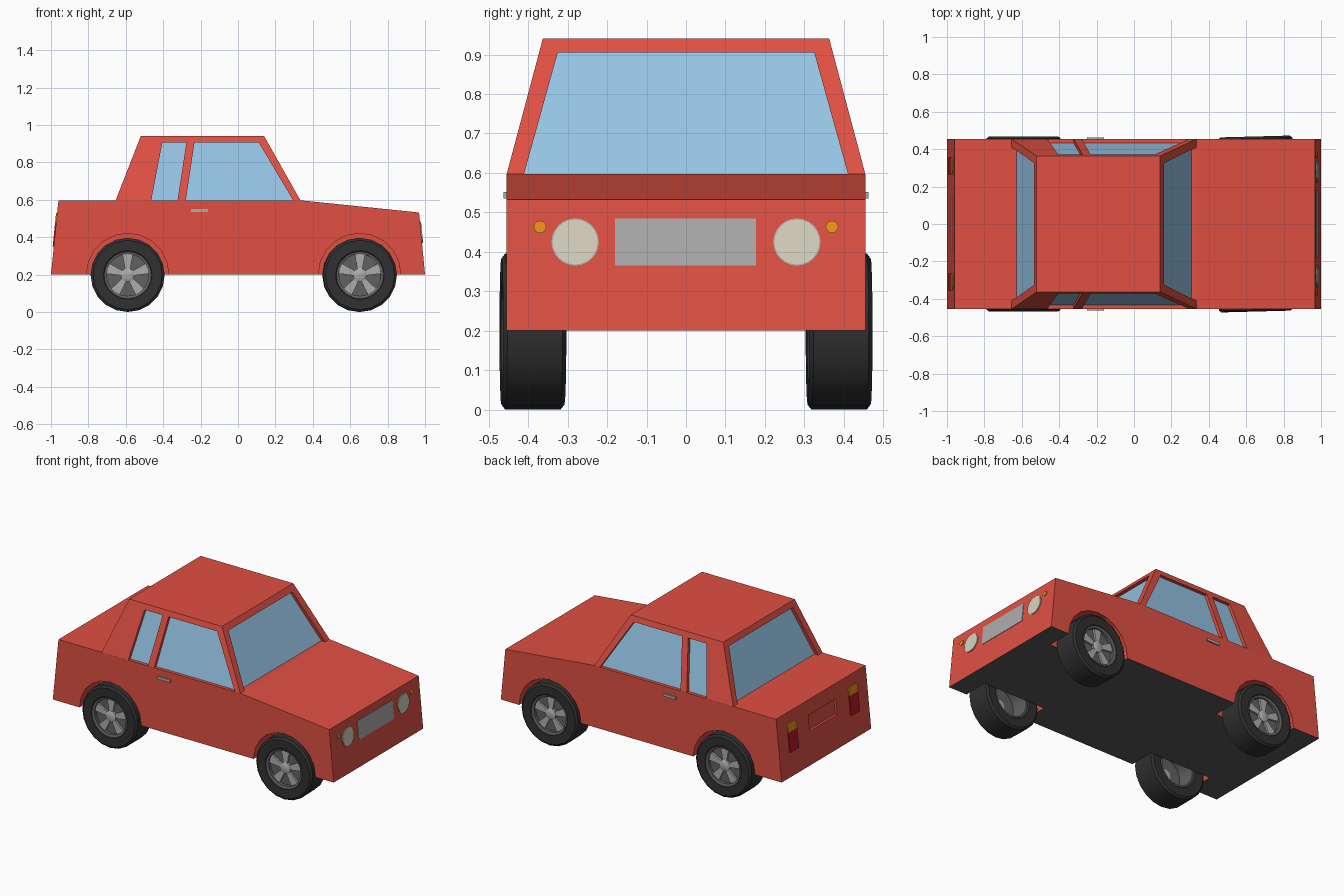
import bpy, bmesh
from math import sin, cos, pi, radians
from mathutils import Vector

if "Cube" in bpy.data.objects:
    bpy.data.objects.remove(bpy.data.objects["Cube"])


def material(name, *rgb):
    m = bpy.data.materials.new(name)
    m.diffuse_color = (*rgb, 1)
    m.use_nodes = True
    m.node_tree.nodes["Principled BSDF"].inputs["Base Color"].default_value = m.diffuse_color
    return m


RED = material("red_paint", 0.75, 0.08, 0.055)
FLOOR = material("floor_grey", 0.1, 0.1, 0.1)
GLASS = material("glass", 0.3, 0.55, 0.78)
TYRE = material("rubber", 0.03, 0.03, 0.03)
DARK = material("dark_metal", 0.12, 0.12, 0.12)
METAL = material("light_metal", 0.42, 0.42, 0.42)
LAMP = material("lamp_cream", 0.68, 0.66, 0.53)
ORANGE = material("orange_lens", 0.85, 0.3, 0.01)
TAIL = material("red_lens", 0.5, 0.01, 0.02)


def finish(name, bm, mat=None):
    bmesh.ops.remove_doubles(bm, verts=bm.verts, dist=1e-5)
    bmesh.ops.recalc_face_normals(bm, faces=bm.faces)
    me = bpy.data.meshes.new(name)
    bm.to_mesh(me)
    bm.free()
    if mat:
        me.materials.append(mat)
    ob = bpy.data.objects.new(name, me)
    bpy.context.collection.objects.link(ob)
    return ob


def loft(name, lo, hi, mat=None):
    """Solid between two matching outlines."""
    bm = bmesh.new()
    a = [bm.verts.new(p) for p in lo]
    b = [bm.verts.new(p) for p in hi]
    bm.faces.new(a)
    bm.faces.new(b)
    for i in range(len(a)):
        j = (i + 1) % len(a)
        bm.faces.new((a[i], a[j], b[j], b[i]))
    return finish(name, bm, mat)


def along_y(name, pts, y0, y1, mat=None):
    return loft(name, [(x, y0, z) for x, z in pts], [(x, y1, z) for x, z in pts], mat)


def along_x(name, pts, x0, x1, mat=None):
    """Extrude (y, z) outline along x; x0 and x1 are functions of z."""
    return loft(name, [(x0(z), y, z) for y, z in pts], [(x1(z), y, z) for y, z in pts], mat)


def circle(u, v, r, n):
    return [(u + r * cos(2 * pi * i / n), v + r * sin(2 * pi * i / n)) for i in range(n)]


def rect(u0, u1, v0, v1):
    return [(u0, v0), (u1, v0), (u1, v1), (u0, v1)]


def cut(ob, cutter):
    mod = ob.modifiers.new("cut", 'BOOLEAN')
    mod.object = cutter
    mod.solver = 'EXACT'
    bpy.context.view_layer.update()
    dg = bpy.context.evaluated_depsgraph_get()
    me = bpy.data.meshes.new_from_object(ob.evaluated_get(dg))
    ob.modifiers.clear()
    ob.data = me
    bpy.data.objects.remove(cutter)


def lathe(name, loop, n, mat):
    """Revolve a closed (radius, y) loop about the y axis."""
    bm = bmesh.new()
    rings = [[bm.verts.new((r * cos(2 * pi * i / n), y, r * sin(2 * pi * i / n)))
              for r, y in loop] for i in range(n)]
    for i in range(n):
        a, b = rings[i], rings[(i + 1) % n]
        for k in range(len(loop)):
            m = (k + 1) % len(loop)
            bm.faces.new((a[k], a[m], b[m], b[k]))
    return finish(name, bm, mat)


# Lower body with wheel wells and plate recess
AXLES = {"rear": -0.59, "front": 0.65}
body = along_y("body", [(-1, 0.2), (1, 0.2), (0.968, 0.532), (0.335, 0.597), (-0.96, 0.597)],
               -0.455, 0.455, RED)
body.data.materials.append(FLOOR)
for f in body.data.polygons:
    if f.normal.z < -0.9:
        f.material_index = 1
for x in AXLES.values():
    for s in (-1, 1):
        cut(body, along_y("well_cutter", circle(x, 0.2003, 0.22, 20), s * 0.29, s * 0.6, RED))


def nose(off):
    return lambda z: 1 - 0.0964 * (z - 0.2) + off


def tail(off):
    return lambda z: -1 + 0.1008 * (z - 0.2) + off


cut(body, along_x("plate_cutter", rect(-0.14, 0.14, 0.405, 0.505), tail(-0.1), tail(0.015), RED))


# Cabin shell with window openings, and a glass core behind them
def frustum(name, z0, b, z1, t, mat):
    lo = [(x, y, z0) for x, y in rect(b[0], b[1], -b[2], b[2])]
    hi = [(x, y, z1) for x, y in rect(t[0], t[1], -t[2], t[2])]
    return loft(name, lo, hi, mat)


cabin = frustum("cabin", 0.595, (-0.655, 0.335, 0.455), 0.94, (-0.52, 0.14, 0.363), RED)
for win in ([(-0.281, 0.585), (0.302, 0.585), (0.112, 0.905), (-0.233, 0.905)],
            [(-0.466, 0.585), (-0.325, 0.585), (-0.276, 0.905), (-0.405, 0.905)]):
    cut(cabin, along_y("side_window_cutter", win, -1, 1, RED))
cut(cabin, along_x("end_window_cutter", [(-0.414, 0.585), (0.414, 0.585), (0.325, 0.905), (-0.325, 0.905)],
                   lambda z: -1, lambda z: 1, RED))
frustum("windows", 0.59, (-0.63, 0.31, 0.435), 0.92, (-0.505, 0.128, 0.348), GLASS)

# Nose and tail fittings
along_x("grille", rect(-0.18, 0.178, 0.365, 0.484), nose(-0.01), nose(0.003), METAL)
for s, side in ((-1, "right"), (1, "left")):
    along_x(side + "_headlight", circle(s * 0.281, 0.425, 0.057, 24), nose(-0.01), nose(0.006), LAMP)
    along_x(side + "_headlight_rim", circle(s * 0.281, 0.425, 0.06, 24), nose(-0.01), nose(0.003), METAL)
    along_x(side + "_indicator", circle(s * 0.37, 0.463, 0.016, 16), nose(-0.01), nose(0.005), ORANGE)
    y0, y1 = s * 0.31 - 0.045, s * 0.31 + 0.045
    along_x(side + "_tail_light", rect(y0, y1, 0.35, 0.475), tail(-0.006), tail(0.01), TAIL)
    along_x(side + "_rear_indicator",
            [(y0, 0.475), (y1, 0.475), (y1, 0.515), (y1 - 0.02, 0.53), (y0 + 0.02, 0.53), (y0, 0.515)],
            tail(-0.006), tail(0.01), ORANGE)
    along_y(side + "_door_handle", rect(-0.25, -0.16, 0.535, 0.552), s * 0.45, s * 0.463, METAL)

# Wheel master parts, outer side towards +y
R = 0.198
tyre = lathe("tyre", [(0.122, -0.07), (0.13, -0.078), (0.185, -0.08), (R, -0.07),
                      (R, 0.07), (0.185, 0.08), (0.13, 0.078), (0.122, 0.07)], 20, TYRE)
rim = lathe("rim", [(0.112, -0.07), (0.124, -0.07), (0.124, 0.074), (0.112, 0.07)], 20, DARK)
disc = lathe("rim_disc", [(0.0, 0.04), (0.116, 0.04), (0.116, 0.05), (0.0, 0.05)], 20, DARK)
hub = lathe("hub", [(0.0, 0.035), (0.036, 0.035), (0.036, 0.064), (0.025, 0.07), (0.0, 0.07)], 20, METAL)
parts = [tyre, rim, disc, hub]
for i in range(5):
    a = pi / 2 + 2 * pi * i / 5
    d, t = Vector((cos(a), sin(a))), Vector((-sin(a), cos(a)))
    pts = [d * 0.025 - t * 0.012, d * 0.115 - t * 0.029, d * 0.115 + t * 0.029, d * 0.025 + t * 0.012]
    parts.append(along_y("spoke", pts, 0.045, 0.062, METAL))
bpy.ops.object.select_all(action='DESELECT')
for p in parts:
    p.select_set(True)
bpy.context.view_layer.objects.active = tyre
bpy.ops.object.join()
bpy.ops.object.shade_smooth_by_angle(angle=radians(30))

# Four wheels, the front pair steered slightly
wheel_mesh = tyre.data
bpy.data.objects.remove(tyre)
for end, x in AXLES.items():
    steer = radians(1.5) if end == "front" else 0
    for s, side in ((-1, "right"), (1, "left")):
        w = bpy.data.objects.new(f"{end}_{side}_wheel", wheel_mesh)
        bpy.context.collection.objects.link(w)
        w.location = (x, s * 0.388, R)
        w.rotation_euler.z = steer + (pi if s < 0 else 0)
